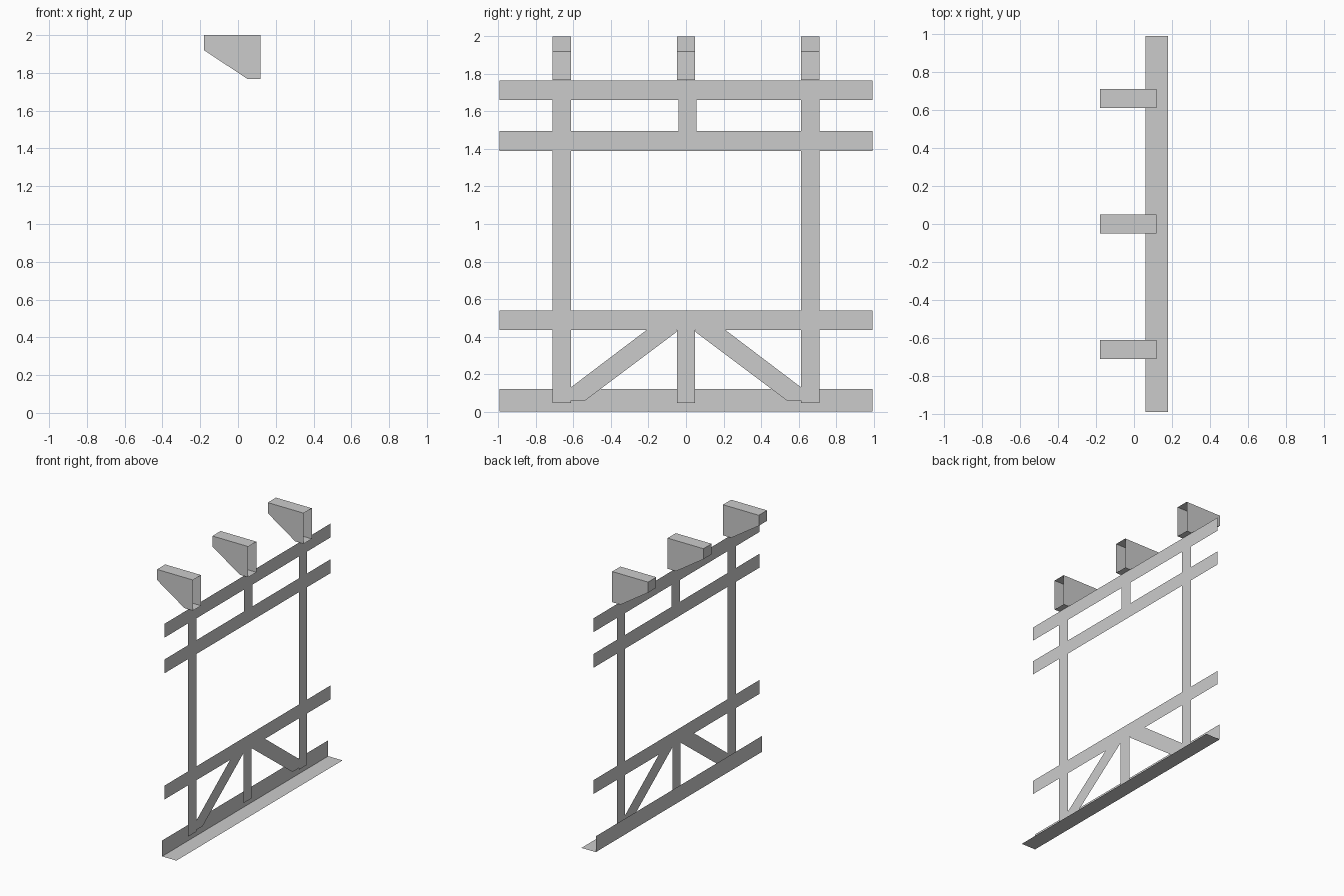
import bpy
import bmesh

cube = bpy.data.objects.get("Cube")
if cube:
    bpy.data.objects.remove(cube, do_unlink=True)

grey = bpy.data.materials.new("plain grey")
grey.use_nodes = True
colour = (0.6, 0.6, 0.6, 1)
grey.diffuse_color = colour
grey.node_tree.nodes["Principled BSDF"].inputs["Base Color"].default_value = colour

FRAME_X = 0.08   # plane of the posts and rails
SILL_X = 0.06    # plane of the sill's upright flange
LENGTH = 0.993   # half length of the rails
POST_Y = 0.662
HALF = 0.049     # half width of posts and brackets


def add_object(name, faces):
    """Make one object from a list of polygons, welding shared corners."""
    bm = bmesh.new()
    for points in faces:
        bm.faces.new([bm.verts.new(p) for p in points])
    bmesh.ops.remove_doubles(bm, verts=bm.verts, dist=0.0001)
    mesh = bpy.data.meshes.new(name)
    bm.to_mesh(mesh)
    bm.free()
    mesh.materials.append(grey)
    bpy.context.collection.objects.link(bpy.data.objects.new(name, mesh))


def strip(y0, y1, z0, z1, x=FRAME_X):
    """Upright rectangle facing +x."""
    return [(x, y0, z0), (x, y1, z0), (x, y1, z1), (x, y0, z1)]


# Angle-section sill
add_object("sill", [
    strip(-LENGTH, LENGTH, 0, 0.12, SILL_X),
    [(SILL_X, -LENGTH, 0), (0.18, -LENGTH, 0), (0.18, LENGTH, 0), (SILL_X, LENGTH, 0)],
])

# Horizontal rails
for name, low in (("lower_rail", 0.435), ("middle_rail", 1.39), ("top_rail", 1.66)):
    add_object(name, [strip(-LENGTH, LENGTH, low, low + 0.105, FRAME_X - 0.001)])

# Posts
for name, y, low, high in (("right_post", -POST_Y, 0.047, 1.71),
                           ("left_post", POST_Y, 0.047, 1.71),
                           ("lower_centre_post", 0, 0.047, 0.49),
                           ("upper_centre_post", 0.008, 1.44, 1.71)):
    add_object(name, [strip(y - HALF, y + HALF, low, high)])

# Diagonal braces, mirrored
brace = [(0.05, 0.5), (0.05, 0.425), (0.537, 0.06), (0.613, 0.06),
         (0.613, 0.13), (0.21, 0.435), (0.124, 0.5)]
for name, side in (("left_brace", 1), ("right_brace", -1)):
    add_object(name, [[(FRAME_X, side * y, z) for y, z in brace[::side]]])

# Tapered brackets, open at the wide end
profile = [(0.12, 1.768), (0.05, 1.768), (-0.18, 1.92), (-0.18, 2), (0.12, 2)]
for name, y in (("right_bracket", -POST_Y), ("centre_bracket", 0), ("left_bracket", POST_Y)):
    near = [(x, y - HALF, z) for x, z in profile]
    far = [(x, y + HALF, z) for x, z in profile]
    walls = [[near[i], far[i], far[i + 1], near[i + 1]] for i in range(len(profile) - 1)]
    add_object(name, [near[::-1], far] + walls)
